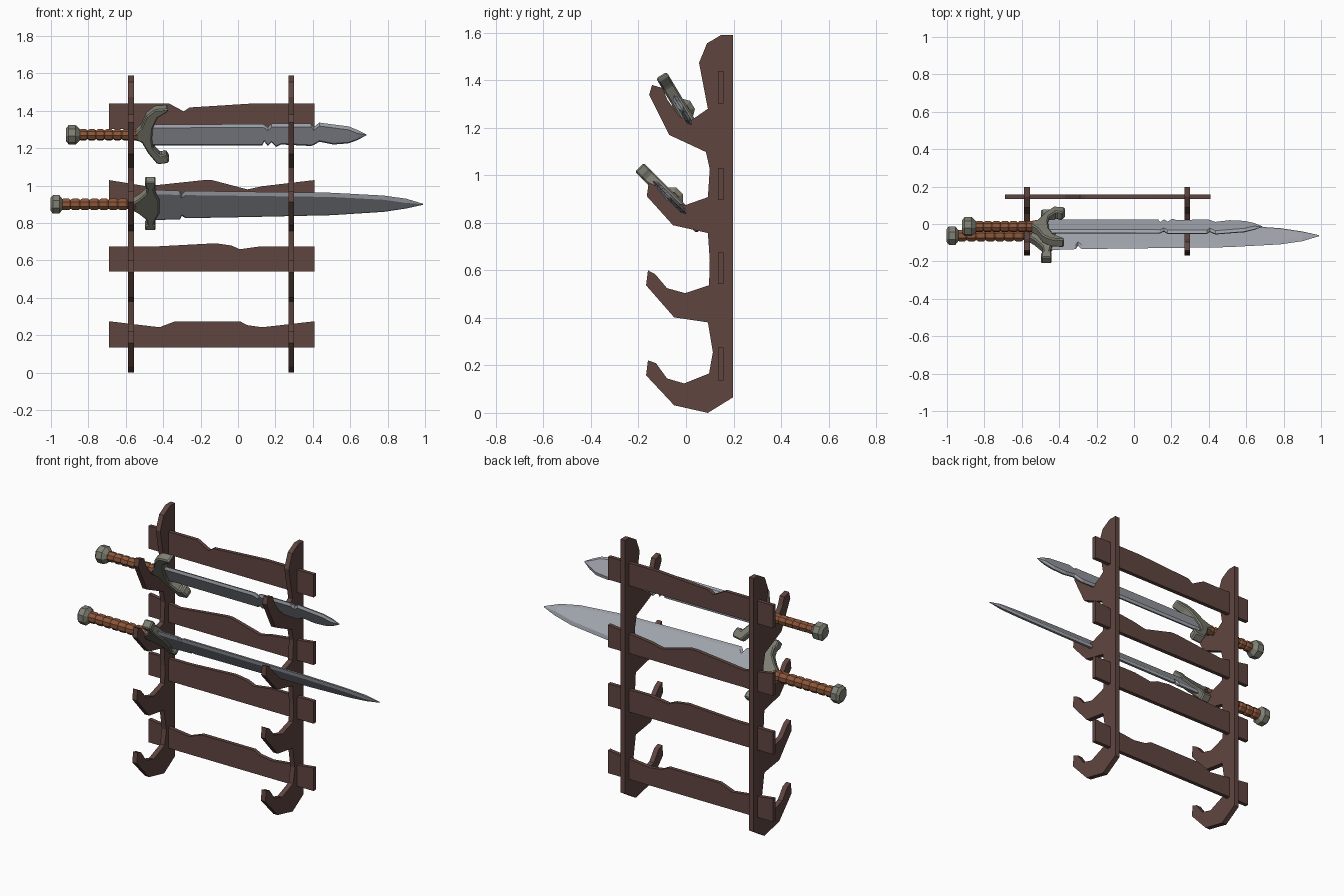
import bpy, bmesh, math
from mathutils import Matrix

if "Cube" in bpy.data.objects:
    bpy.data.objects.remove(bpy.data.objects["Cube"])


def material(name, rgb):
    m = bpy.data.materials.new(name)
    m.diffuse_color = (*rgb, 1)
    m.use_nodes = True
    m.node_tree.nodes["Principled BSDF"].inputs["Base Color"].default_value = m.diffuse_color
    return m


WOOD = material("dark_wood", (0.115, 0.060, 0.051))
STEEL = material("blade_steel", (0.35, 0.37, 0.41))
IRON = material("dull_iron", (0.215, 0.215, 0.175))
LEATHER = material("grip_leather", (0.26, 0.095, 0.042))


def finish(name, bm, mat, matrix=Matrix(), bevel=0):
    bmesh.ops.recalc_face_normals(bm, faces=bm.faces)
    me = bpy.data.meshes.new(name)
    bm.to_mesh(me)
    bm.free()
    me.materials.append(mat)
    ob = bpy.data.objects.new(name, me)
    ob.matrix_world = matrix
    bpy.context.collection.objects.link(ob)
    if bevel:
        mod = ob.modifiers.new("edge_bevel", 'BEVEL')
        mod.width, mod.segments, mod.limit_method = bevel, 1, 'ANGLE'
    return ob


def slab(name, outline, axis, lo, hi, mat, matrix=Matrix(), bevel=0):
    """Extrude a flat outline along x (outline is y,z) or y (outline is x,z)."""
    bm = bmesh.new()
    at = (lambda p, d: (d, *p)) if axis == 'x' else (lambda p, d: (p[0], d, p[1]))
    a = [bm.verts.new(at(p, lo)) for p in outline]
    b = [bm.verts.new(at(p, hi)) for p in outline]
    n = len(a)
    bm.faces.new(a)
    bm.faces.new(b[::-1])
    for i in range(n):
        bm.faces.new((a[i], a[(i + 1) % n], b[(i + 1) % n], b[i]))
    return finish(name, bm, mat, matrix, bevel)


def loft(name, rings, mat, matrix):
    """Skin a list of equal-length point rings and cap both ends."""
    bm = bmesh.new()
    vs = [[bm.verts.new(p) for p in r] for r in rings]
    n = len(vs[0])
    for r, s in zip(vs, vs[1:]):
        for i in range(n):
            bm.faces.new((r[i], r[(i + 1) % n], s[(i + 1) % n], s[i]))
    bm.faces.new(vs[0])
    bm.faces.new(vs[-1])
    return finish(name, bm, mat, matrix)


def lathe(name, stations, mat, matrix, sides=8):
    rings = [[(x, r * math.cos(a), r * math.sin(a)) for a in
              [(k + .5) * math.tau / sides for k in range(sides)]] for x, r in stations]
    return loft(name, rings, mat, matrix)


# Side posts with four hooks each
post = [(.197, 1.59), (.147, 1.59), (.088, 1.555), (.055, 1.473), (.092, 1.28),
        (.017, 1.228), (-.03, 1.25), (-.08, 1.32), (-.097, 1.367), (-.143, 1.38),
        (-.155, 1.338), (-.071, 1.17), (.084, 1.098), (.10, 1.026), (.092, .908),
        (-.004, .874), (-.08, .895), (-.125, .955), (-.157, .97), (-.165, .912),
        (-.055, .79), (.092, .757), (.10, .643), (.097, .537), (-.004, .504),
        (-.08, .525), (-.13, .584), (-.16, .60), (-.168, .537), (-.05, .402),
        (.092, .381), (.113, .255), (.097, .166), (-.008, .124), (-.08, .145),
        (-.126, .209), (-.16, .221), (-.168, .158), (-.05, .032), (.092, 0), (.197, .065)]
for side, x in (("left", -.572), ("right", .285)):
    slab(side + "_post", post, 'x', x - .015, x + .015, WOOD)

# Cross rails with worn top edges
rails = [
    (1.303, [(-.69, 1.44), (-.37, 1.44), (-.29, 1.397), (-.26, 1.418), (.09, 1.44), (.41, 1.44)]),
    (.895, [(-.69, 1.03), (-.49, .997), (-.18, 1.03), (-.14, 1.03), (.05, .98), (.13, .997), (.41, 1.03)]),
    (.542, [(-.69, .676), (-.42, .676), (-.12, .692), (-.035, .68), (.01, .66), (.125, .676), (.41, .676)]),
    (.136, [(-.69, .275), (-.42, .243), (-.335, .275), (.01, .275), (.05, .254), (.13, .243), (.41, .275)]),
]
for i, (base, top) in enumerate(rails):
    slab(f"cross_rail_{i + 1}", [(-.69, base)] + top + [(.41, base)], 'y', .134, .157, WOOD)


def sword(tag, y, z, tilt, blade, guard, grip, pommel, bumps, radius, edge):
    m = Matrix.Translation((0, y, z)) @ Matrix.Rotation(tilt, 4, 'X')
    k = 1 / math.cos(tilt)          # heights were measured upright
    # Blade: flat faces with narrow ground edges
    rings = []
    for x, t, b in blade:
        t, b = t * k, b * k
        e = min(edge, (t - b) * .3)
        h = .012 * min(1, (t - b) / .06)
        rings.append([(x, 0, t), (x, h, t - e), (x, h, b + e),
                      (x, 0, b), (x, -h, b + e), (x, -h, t - e)])
    loft(tag + "_blade", rings, STEEL, m)
    slab(tag + "_guard", [(x, w * k) for x, w in guard], 'y', -.026, .026, IRON, m, .007)
    # Wrapped grip: rounded bands with grooves between
    a, b = grip
    s = (b - a) / bumps
    st = []
    for i in range(bumps):
        x = a + i * s
        st += [(x, radius * .78), (x + .2 * s, radius), (x + .8 * s, radius)]
    lathe(tag + "_grip", st + [(b, radius * .78)], LEATHER, m)
    lathe(tag + "_pommel", pommel, IRON, m)


# Upper sword: chipped blade and crescent guard
sword("upper_sword", -.014, 1.272, math.radians(31),
      [(-.50, .055, -.057), (.13, .057, -.057), (.14, .055, -.035), (.16, .04, -.06),
       (.18, .06, -.04), (.205, .06, -.065), (.23, .06, -.052), (.39, .06, -.06),
       (.405, .042, -.055), (.435, .065, -.037), (.51, .055, -.052), (.59, .045, -.046),
       (.64, .025, -.028), (.687, .002, -.002)],
      [(-.55, .02), (-.52, .045), (-.49, .11), (-.445, .145), (-.375, .15), (-.372, .135),
       (-.43, .10), (-.455, .045), (-.46, -.015), (-.453, -.06), (-.415, -.10), (-.385, -.09),
       (-.37, -.115), (-.37, -.14), (-.43, -.148), (-.48, -.09), (-.515, -.03), (-.55, -.02)],
      (-.85, -.53),
      [(-.92, .034), (-.905, .052), (-.868, .052), (-.845, .03)], 7, .03, .014)

# Lower sword: long tapering blade and straight guard
half = [(-.56, .022), (-.53, .04), (-.492, .072), (-.485, .10), (-.497, .107), (-.497, .134),
        (-.44, .134), (-.44, .107), (-.45, .10), (-.44, .07), (-.42, .035)]
sword("lower_sword", -.062, .900, math.radians(45),
      [(-.47, .078, -.085), (-.32, .073, -.08), (-.31, .07, -.08), (-.30, .055, -.062),
       (-.28, .072, -.074), (.05, .068, -.068), (.5, .062, -.058), (.78, .047, -.04),
       (.9, .03, -.022), (.99, .003, -.002)],
      half + [(x, -.93 * w) for x, w in reversed(half)],
      (-.945, -.54),
      [(-1.003, .036), (-.99, .053), (-.955, .053), (-.935, .026)], 8, .033, .02)
